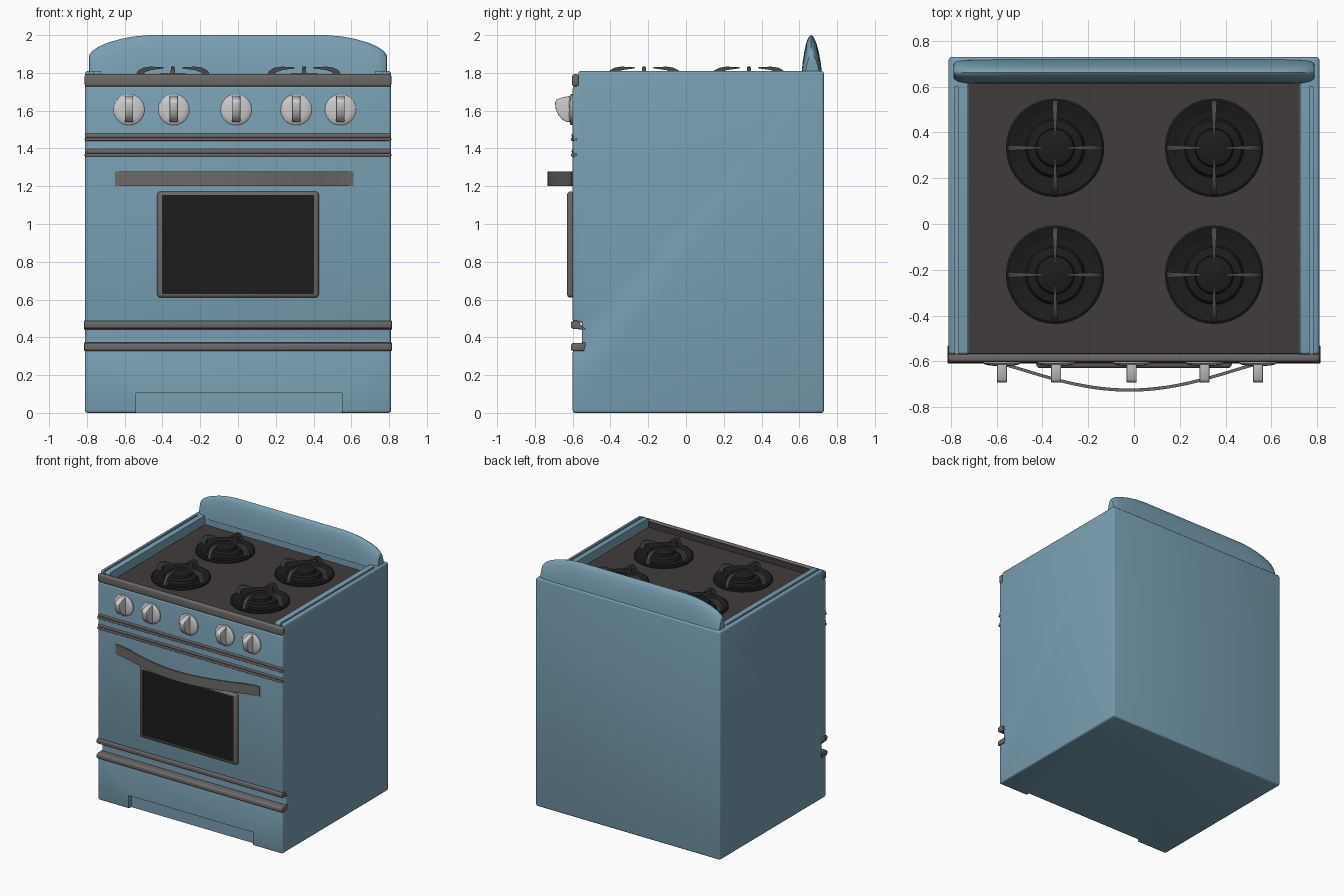
import bpy, bmesh, math
from mathutils import Matrix

if "Cube" in bpy.data.objects:
    bpy.data.objects.remove(bpy.data.objects["Cube"])


def mat(name, rgb):
    m = bpy.data.materials.new(name)
    m.diffuse_color = (*rgb, 1)
    m.use_nodes = True
    m.node_tree.nodes["Principled BSDF"].inputs["Base Color"].default_value = m.diffuse_color
    return m


BLUE = mat("blue_enamel", (0.19, 0.35, 0.45))
TOP = mat("cooktop_brown", (0.055, 0.045, 0.045))
BLACK = mat("black", (0.012, 0.012, 0.012))
TRIM = mat("dark_steel", (0.15, 0.14, 0.135))
GRATE = mat("grate_grey", (0.07, 0.07, 0.07))
KNOB = mat("knob_silver", (0.55, 0.55, 0.54))


def finish(name, bm, material=None):
    bmesh.ops.recalc_face_normals(bm, faces=bm.faces)
    me = bpy.data.meshes.new(name)
    bm.to_mesh(me)
    bm.free()
    ob = bpy.data.objects.new(name, me)
    bpy.context.collection.objects.link(ob)
    if material:
        me.materials.append(material)
    return ob


def apply_mod(ob, mod):
    bpy.context.view_layer.objects.active = ob
    bpy.ops.object.modifier_apply(modifier=mod.name)


def bevel(ob, width, segs=3):
    m = ob.modifiers.new("bevel", 'BEVEL')
    m.width, m.segments, m.limit_method = width, segs, 'ANGLE'
    apply_mod(ob, m)
    return ob


def prism(name, pts, axis, a, b, material=None, bev=0, segs=3):
    """Extrude a 2D outline along an axis from a to b."""
    place = {'x': lambda u, v, w: (w, u, v), 'y': lambda u, v, w: (u, w, v),
             'z': lambda u, v, w: (u, v, w)}[axis]
    bm = bmesh.new()
    lo = [bm.verts.new(place(u, v, a)) for u, v in pts]
    hi = [bm.verts.new(place(u, v, b)) for u, v in pts]
    bm.faces.new(lo)
    bm.faces.new(hi)
    n = len(pts)
    for i in range(n):
        j = (i + 1) % n
        bm.faces.new((lo[i], lo[j], hi[j], hi[i]))
    ob = finish(name, bm, material)
    return bevel(ob, bev, segs) if bev else ob


def box(name, x, y, z, material=None, bev=0, segs=3):
    pts = [(x[0], y[0]), (x[1], y[0]), (x[1], y[1]), (x[0], y[1])]
    return prism(name, pts, 'z', z[0], z[1], material, bev, segs)


def cut(ob, x, y, z):
    cutter = box("cutter", x, y, z)
    cutter.hide_render = True
    m = ob.modifiers.new("cut", 'BOOLEAN')
    m.operation, m.object, m.solver = 'DIFFERENCE', cutter, 'EXACT'
    apply_mod(ob, m)
    bpy.data.objects.remove(cutter)


def lathe(name, prof, matrix, material, n=40):
    """Revolve (radius, height) points; the first and last may lie on the axis."""
    bm = bmesh.new()
    rings = []
    for r, h in prof:
        k = n if r > 0 else 1
        rings.append([bm.verts.new((r * math.cos(2 * math.pi * i / k),
                                    r * math.sin(2 * math.pi * i / k), h)) for i in range(k)])
    for p, q in zip(rings, rings[1:]):
        for i in range(n):
            j = (i + 1) % n
            f = [p[i % len(p)], p[j % len(p)], q[j % len(q)], q[i % len(q)]]
            bm.faces.new(list(dict.fromkeys(f)))
    bmesh.ops.transform(bm, matrix=matrix, verts=bm.verts)
    return finish(name, bm, material)


# Body with a groove near the base, cooktop recess, rail grooves and toe kick
body = prism("body", [(-0.6, 0), (0.73, 0), (0.73, 1.81), (-0.57, 1.81), (-0.57, 1.73), (-0.6, 1.73),
                      (-0.6, 0.48), (-0.55, 0.48), (-0.55, 0.335), (-0.6, 0.335)],
             'x', -0.81, 0.81, BLUE, 0.013)
cut(body, (-0.725, 0.725), (-0.7, 0.62), (1.73, 1.9))
cut(body, (-0.54, 0.55), (-0.7, -0.565), (-0.1, 0.105))
for s in (-1, 1):
    cut(body, sorted((s * 0.768, s * 0.783)), (-0.7, 0.60), (1.785, 1.9))

# Cooktop pan and the steel strip along its front
box("cooktop", (-0.724, 0.724), (-0.575, 0.62), (1.70, 1.74), TOP)
box("front_strip", (-0.812, 0.812), (-0.603, -0.567), (1.728, 1.793), TRIM, 0.012)
box("cooktop_front_wall", (-0.78, 0.78), (-0.57, -0.563), (1.73, 1.785), TOP)

# Backsplash: a tapered section lofted along x, lower towards the ends
SECTION = [(0.612, 0), (0.617, 0.3), (0.627, 0.6), (0.638, 0.83), (0.65, 0.96), (0.662, 1),
           (0.675, 0.96), (0.69, 0.8), (0.704, 0.55), (0.715, 0.25), (0.72, 0)]
OUTLINE = [(0.79, 0.085, 0.45), (0.787, 0.107, 0.68), (0.77, 0.127, 0.86), (0.74, 0.148, 0.95),
           (0.69, 0.17, 1), (0.62, 0.19, 1), (0.55, 0.203, 1), (0.47, 0.21, 1)]
bm = bmesh.new()
rows = []
for x, h, t in [(-x, h, t) for x, h, t in OUTLINE] + OUTLINE[::-1]:
    rows.append([bm.verts.new((x, 0.675 + (y - 0.675) * t, 1.79 + h * z)) for y, z in SECTION])
for p, q in zip(rows, rows[1:]):
    for i in range(len(p)):
        j = (i + 1) % len(p)
        bm.faces.new((p[i], p[j], q[j], q[i]))
bm.faces.new(rows[0])
bm.faces.new(rows[-1])
finish("backsplash", bm, BLUE)

# Trim bands
for i, z in enumerate((1.44, 1.357)):
    box(f"upper_trim_{i}", (-0.812, 0.812), (-0.609, -0.575), (z, z + 0.017), TRIM, 0.006)
    box(f"upper_trim_cap_{i}", (-0.808, 0.808), (-0.605, -0.575), (z + 0.016, z + 0.04), TRIM, 0.008)
prism("lower_trim_top", [(-0.53, 0.44), (-0.6, 0.445), (-0.61, 0.455), (-0.61, 0.48), (-0.6, 0.488),
                         (-0.575, 0.488)], 'x', -0.815, 0.815, TRIM, 0.004, 2)
prism("lower_trim_bottom", [(-0.53, 0.372), (-0.6, 0.37), (-0.61, 0.36), (-0.61, 0.335), (-0.6, 0.328),
                            (-0.54, 0.328)], 'x', -0.815, 0.815, TRIM, 0.004, 2)

# Oven window
frame = box("window_frame", (-0.428, 0.428), (-0.63, -0.59), (0.61, 1.172), TRIM, 0.018)
cut(frame, (-0.4, 0.4), (-0.7, -0.608), (0.632, 1.152))
box("window_glass", (-0.402, 0.402), (-0.622, -0.6), (0.63, 1.154), BLACK)

# Bowed oven handle
arc = [(-0.02 + 0.632 * t / 16, -0.605 - 0.128 * (1 - (t / 16) ** 2) ** 1.5) for t in range(-16, 17)]
prism("oven_handle", arc + [(x, y + 0.014) for x, y in arc[::-1]], 'z', 1.20, 1.277, TRIM)

# Knobs: shallow dome with a grip fin
for i, x in enumerate((-0.577, -0.34, -0.01, 0.308, 0.542)):
    m = Matrix.Translation((x, -0.598, 1.605)) @ Matrix.Rotation(math.pi / 2, 4, 'X')
    lathe(f"knob_base_{i}", [(0, 0), (0.082, 0), (0.082, 0.01), (0.076, 0.016), (0.05, 0.021), (0, 0.024)],
          m, KNOB, 32)
    prism(f"knob_grip_{i}", [(-0.6, 1.54), (-0.63, 1.54), (-0.655, 1.553), (-0.676, 1.577), (-0.69, 1.61),
                             (-0.694, 1.645), (-0.685, 1.66), (-0.655, 1.67), (-0.6, 1.682)],
          'x', x - 0.022, x + 0.022, KNOB, 0.005, 2)

# Burners: dish with raised cap, plus four arched tapering grate arms
DISH = [(0, 1.735), (0.215, 1.735), (0.215, 1.752), (0.205, 1.758), (0.175, 1.752), (0.165, 1.746),
        (0.13, 1.745), (0.12, 1.765), (0.085, 1.772), (0.08, 1.79), (0.07, 1.796), (0, 1.798)]
ARM = [(0.208, 1.75), (0.2, 1.785), (0.183, 1.813), (0.155, 1.828), (0.12, 1.833), (0.05, 1.831),
       (0.05, 1.824), (0.115, 1.815), (0.145, 1.805), (0.163, 1.785), (0.17, 1.75)]
for bx in (-0.345, 0.35):
    for by in (0.333, -0.222):
        tag = ("left" if bx < 0 else "right") + ("_rear" if by > 0 else "_front")
        lathe(f"burner_{tag}", DISH, Matrix.Translation((bx, by, 0)), BLACK)
        for k in range(4):
            arm = prism(f"grate_arm_{tag}_{k}", ARM, 'y', -1, 1, GRATE)
            for v in arm.data.vertices:
                v.co.y *= 0.001 + 0.055 * v.co.x
            arm.data.transform(Matrix.Translation((bx, by, 0)) @ Matrix.Rotation(k * math.pi / 2, 4, 'Z'))

# Smooth rounded surfaces, keep hard edges
bpy.ops.object.select_all(action='SELECT')
bpy.ops.object.shade_smooth_by_angle(angle=math.radians(35))
